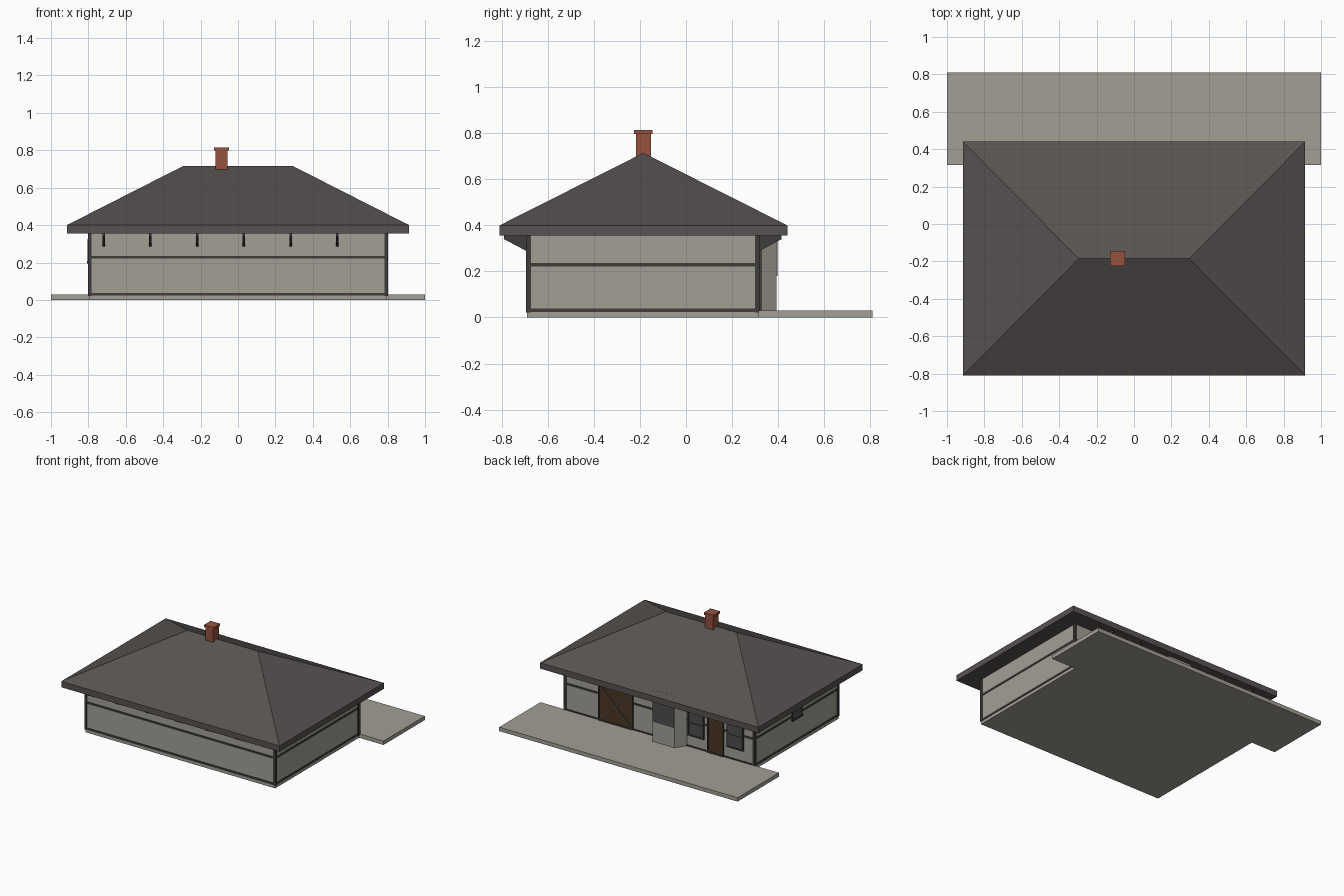
import bpy, bmesh, math
from mathutils import Matrix

if "Cube" in bpy.data.objects:
    bpy.data.objects.remove(bpy.data.objects["Cube"])


def material(name, r, g, b):
    m = bpy.data.materials.new(name)
    m.use_nodes = True
    m.diffuse_color = (r, g, b, 1)
    m.node_tree.nodes["Principled BSDF"].inputs["Base Color"].default_value = (r, g, b, 1)
    return m


STUCCO = material("warm grey stucco", .36, .345, .30)
CONCRETE = material("grey concrete", .36, .345, .30)
SHINGLE = material("dark shingle", .095, .085, .082)
TRIM = material("charcoal trim", .05, .047, .045)
BRICK = material("red brick", .30, .085, .05)
WOOD = material("brown wood", .075, .036, .016)
GLASS = material("dark glass", .075, .075, .075)


def finish(name, bm, mat):
    bmesh.ops.recalc_face_normals(bm, faces=bm.faces)
    mesh = bpy.data.meshes.new(name)
    bm.to_mesh(mesh)
    bm.free()
    mesh.materials.append(mat)
    ob = bpy.data.objects.new(name, mesh)
    bpy.context.collection.objects.link(ob)
    return ob


def box(name, x, y, z, mat):
    """Box from three (low, high) ranges."""
    bm = bmesh.new()
    bmesh.ops.create_cube(bm, size=1)
    for v in bm.verts:
        v.co = [(lo + hi) / 2 + c * (hi - lo) for c, (lo, hi) in zip(v.co, (x, y, z))]
    return finish(name, bm, mat)


def prism(name, points, offset, mat):
    """Flat outline pushed along an offset."""
    bm = bmesh.new()
    face = bm.faces.new([bm.verts.new(p) for p in points])
    grown = bmesh.ops.extrude_face_region(bm, geom=[face])["geom"]
    bmesh.ops.translate(bm, vec=offset, verts=[v for v in grown if isinstance(v, bmesh.types.BMVert)])
    return finish(name, bm, mat)


WX, FRONT, BACK = .795, -.69, .315
FLOOR, EAVE = .03, .355

# Ground slab, platform and walls
box("foundation", (-WX, WX), (FRONT, BACK), (0, FLOOR), CONCRETE)
box("platform", (-1, 1), (BACK, .81), (0, FLOOR), CONCRETE)
box("walls", (-WX, WX), (FRONT, BACK), (FLOOR, EAVE + .01), STUCCO)

# Corner posts
for sx in (-1, 1):
    for y in (FRONT + .005, BACK - .005):
        x = sx * (WX - .003)
        box("corner_post", (x - .009, x + .009), (y - .011, y + .011), (.022, EAVE), TRIM)

# Base and belt rails on all four sides
for label, z in (("base_rail", (.024, .038)), ("belt_rail", (.222, .236))):
    for y in (FRONT, BACK):
        box(label, (-WX, WX), (y - .005, y + .005), z, TRIM)
    for x in (-WX, WX):
        box(label, (x - .004, x + .004), (FRONT, BACK), z, TRIM)

# Hipped roof with a deep fascia
RX, RY0, RY1, RIDGE_Y, RIDGE_X = .915, -.81, .44, -.185, .295
bm = bmesh.new()
corners = [(-RX, RY0), (RX, RY0), (RX, RY1), (-RX, RY1)]
low = [bm.verts.new((x, y, EAVE)) for x, y in corners]
top = [bm.verts.new((x, y, .40)) for x, y in corners]
left, right = [bm.verts.new((x, RIDGE_Y, .715)) for x in (-RIDGE_X, RIDGE_X)]
bm.faces.new(low)
for i in range(4):
    j = (i + 1) % 4
    bm.faces.new((low[i], low[j], top[j], top[i]))
for loop in ((top[0], top[1], right, left), (top[1], top[2], right),
             (top[2], top[3], left, right), (top[3], top[0], left)):
    bm.faces.new(loop)
finish("hipped_roof", bm, SHINGLE)

# Chimney
CX = -.088
box("chimney", (CX - .033, CX + .033), (RIDGE_Y - .033, RIDGE_Y + .033), (.64, .80), BRICK)
box("chimney_cap", (CX - .04, CX + .04), (RIDGE_Y - .04, RIDGE_Y + .04), (.798, .815), BRICK)

# Eave brackets
for i in range(6):
    x = -.725 + i * .25
    for y, s in ((FRONT, -1), (BACK, 1)):
        if s > 0 and i in (2, 3):
            continue
        prism("eave_bracket", [(x, y, .287), (x, y + s * .1, .34), (x, y + s * .1, EAVE), (x, y, EAVE)],
              (.013, 0, 0), TRIM)

# Angled bay on the platform side
BAY = .394
prism("bay", [(CX + .143, BACK, FLOOR), (CX + .093, BAY, FLOOR),
              (CX - .093, BAY, FLOOR), (CX - .143, BACK, FLOOR)], (0, 0, .394), STUCCO)
box("bay_window", (CX - .09, CX + .09), (BAY - .002, BAY + .003), (.18, .34), GLASS)


def frame(name, x, z, y, w=.01, depth=.012):
    """Four trim bars around an opening on the platform side."""
    for a in x:
        box(name, (a - w / 2, a + w / 2), (y, y + depth), z, TRIM)
    for c in z:
        box(name, (x[0] - w / 2, x[1] + w / 2), (y, y + depth), (c - w / 2, c + w / 2), TRIM)


# Freight door with crossed braces
dx, dz = (.225, .505), (FLOOR + .005, .31)
box("freight_door", dx, (BACK, BACK + .008), dz, WOOD)
frame("freight_door_frame", dx, dz, BACK)
w, h = dx[1] - dx[0], dz[1] - dz[0]
for s in (-1, 1):
    brace = box("freight_door_brace", (-math.hypot(w, h) / 2 + .008, math.hypot(w, h) / 2 - .008),
                (-.005, .005), (-.006, .006), TRIM)
    brace.data.transform(Matrix.Rotation(s * math.atan2(h, w), 4, "Y"))
    brace.location = (sum(dx) / 2, BACK + .006, sum(dz) / 2)

# Passenger door between two sash windows
door = (-.535, -.41)
box("passenger_door", door, (BACK, BACK + .008), (FLOOR, .31), WOOD)
frame("passenger_door_frame", door, (FLOOR + .005, .31), BACK)
for x in ((-.70, -.575), (-.37, -.245)):
    box("sash_window", x, (BACK, BACK + .008), (.12, .31), GLASS)
    frame("sash_window_frame", x, (.12, .31), BACK)
    box("sash_bar", x, (BACK, BACK + .011), (.21, .218), TRIM)

# Small high window in the end wall
ey = (-.245, -.135)
box("end_window", (-WX - .006, -WX), ey, (.2, .32), GLASS)
box("end_window_sill", (-WX - .013, -WX), (ey[0] - .008, ey[1] + .008), (.195, .207), TRIM)
box("end_window_head", (-WX - .009, -WX), (ey[0] - .005, ey[1] + .005), (.315, .325), TRIM)
for y in ey:
    box("end_window_jamb", (-WX - .009, -WX), (y - .005, y + .005), (.2, .32), TRIM)
